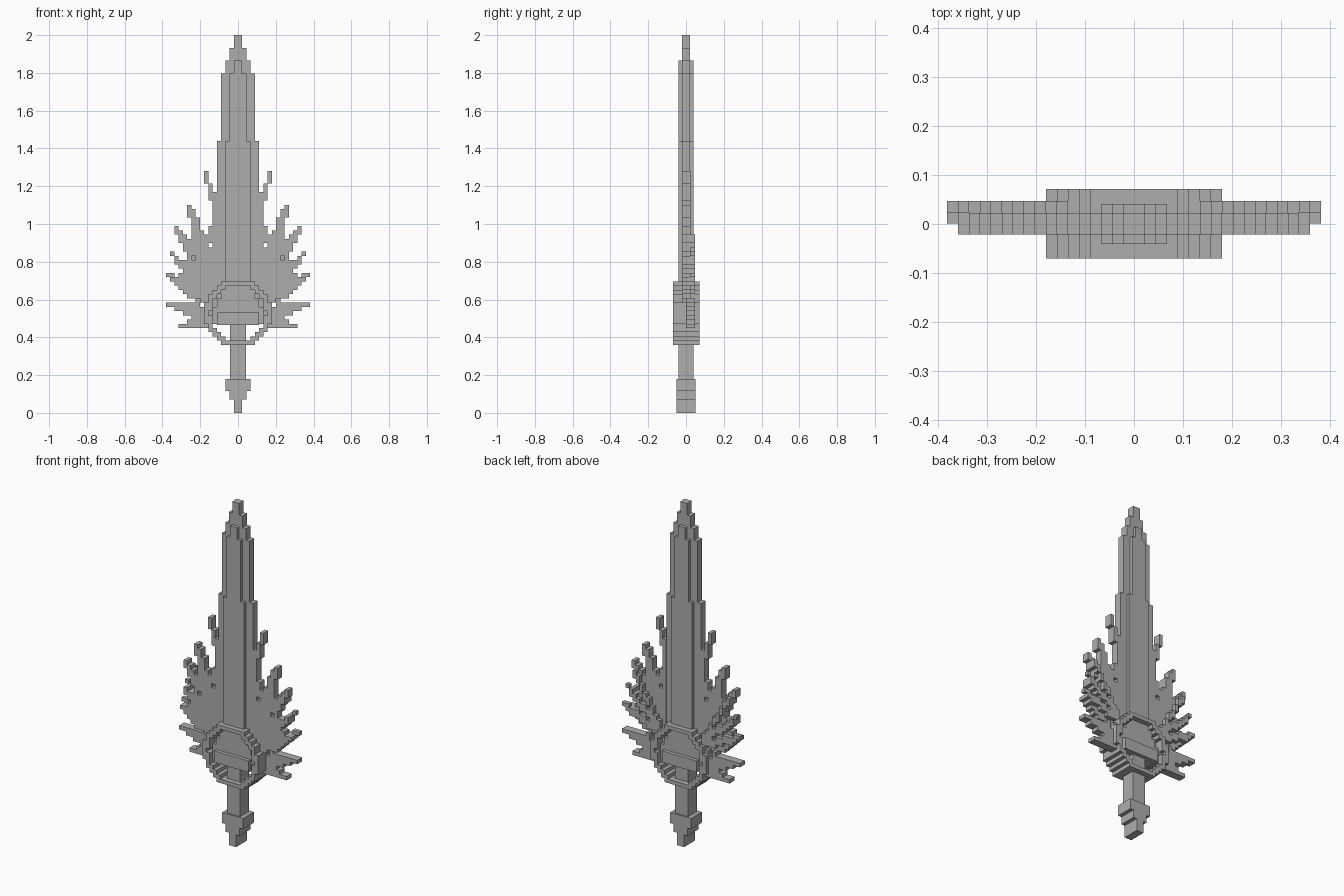
import bpy, bmesh

if "Cube" in bpy.data.objects:
    bpy.data.objects.remove(bpy.data.objects["Cube"])

V = 2 / 89  # size of one block

grey = bpy.data.materials.new("plain grey")
grey.diffuse_color = (0.42, 0.42, 0.42, 1)
grey.use_nodes = True
grey.node_tree.nodes["Principled BSDF"].inputs["Base Color"].default_value = grey.diffuse_color


def build(name, boxes):
    """One object from boxes (x0, x1, y0, y1, z0, z1)."""
    bm = bmesh.new()
    for x0, x1, y0, y1, z0, z1 in boxes:
        geo = bmesh.ops.create_cube(bm, size=1)["verts"]
        for v in geo:
            v.co = (x1 if v.co.x > 0 else x0,
                    y1 if v.co.y > 0 else y0,
                    z1 if v.co.z > 0 else z0)
    mesh = bpy.data.meshes.new(name)
    bm.to_mesh(mesh)
    bm.free()
    mesh.materials.append(grey)
    ob = bpy.data.objects.new(name, mesh)
    bpy.context.collection.objects.link(ob)
    return ob


def centred(name, rows):
    """Stack of centred boxes: (half width, half depth, z0, z1)."""
    return build(name, [(-w, w, -d, d, a, b) for w, d, a, b in rows])


def both_sides(name, columns, y0, y1):
    """Block columns {i: [(k0, k1), ...]} built on both sides of x = 0."""
    boxes = []
    for i, spans in columns.items():
        for a, b in spans:
            boxes.append((i * V, (i + 1) * V, y0, y1, a * V, b * V))
            boxes.append((-(i + 1) * V, -i * V, y0, y1, a * V, b * V))
    return build(name, boxes)


# Handle
centred("pommel", [(V, .05, 0, 3.2 * V), (2 * V, .05, 3.2 * V, 5.2 * V),
                   (3 * V, .05, 5.2 * V, 8 * V)])
centred("grip", [(.042, .04, 8 * V, 21 * V)])

# Blade: thin edges and a thicker central ridge
centred("blade_edge", [(5 * V, .021, .50, 64 * V), (4 * V, .021, 64 * V, 80 * V),
                       (3 * V, .021, 80 * V, 83 * V), (2 * V, .021, 83 * V, 86 * V),
                       (V, .021, 86 * V, 2.0)])
centred("blade_ridge", [(3 * V, .041, .57, 64 * V), (2 * V, .041, 64 * V, 80 * V),
                        (V, .041, 80 * V, 83 * V)])

# Guard: blocky ring, arched plate, cross bar
ring = {}
for i in range(8):
    for k in range(16, 31):
        r = ((i + .5) ** 2 + (k + .5 - 23.5) ** 2) ** .5
        if 6.5 < r < 8.05:
            ring.setdefault(i, []).append((k, k + 1))
both_sides("guard_ring", ring, -.07, .071)
centred("guard_plate", [(6 * V, .041, 21 * V, 25 * V), (5 * V, .041, 25 * V, 27 * V),
                        (4 * V, .041, 27 * V, 29 * V)])
centred("cross_bar", [(5 * V, .062, 20.7 * V, 23.7 * V)])

# Wings: main feather sheet
both_sides("wing", {
    5: [(24, 52)], 6: [(24, 39), (40, 44), (50, 54)], 7: [(24, 42), (54, 57)],
    8: [(26, 43)], 9: [(27, 46)], 10: [(27, 36), (37, 48)],
    11: [(27, 41), (46, 49)], 12: [(28, 36), (38, 42)],
    13: [(29, 33), (34, 36), (40, 43)], 14: [(30, 32), (35, 37), (42, 44)],
    15: [(31, 32)]}, -.021, .0225)

# Wings: raised feather shafts on the back, running from root to tip
shafts = {15: [(37, 38)], 16: [(32, 33)]}
for tip_i, tip_k in ((14, 42), (15, 36), (16, 31)):
    for i in range(5, tip_i):
        k = round(27 + (tip_k - 27) * (i - 5) / (tip_i - 5))
        shafts.setdefault(i, []).append((k, k + 2))
both_sides("feather_shafts", shafts, .0225, .047)

# Wings: lower feathers spreading sideways from the guard
both_sides("lower_feathers", {
    6: [(20, 27)], 7: [(20, 27)], 8: [(20, 25)], 9: [(20, 27)],
    10: [(20, 26)], 11: [(20, 22), (23, 26)], 12: [(20, 21), (23, 26)],
    13: [(20, 21), (24, 26)], 14: [(24, 26)], 15: [(25, 26)],
    16: [(25, 26)]}, .001, .047)
